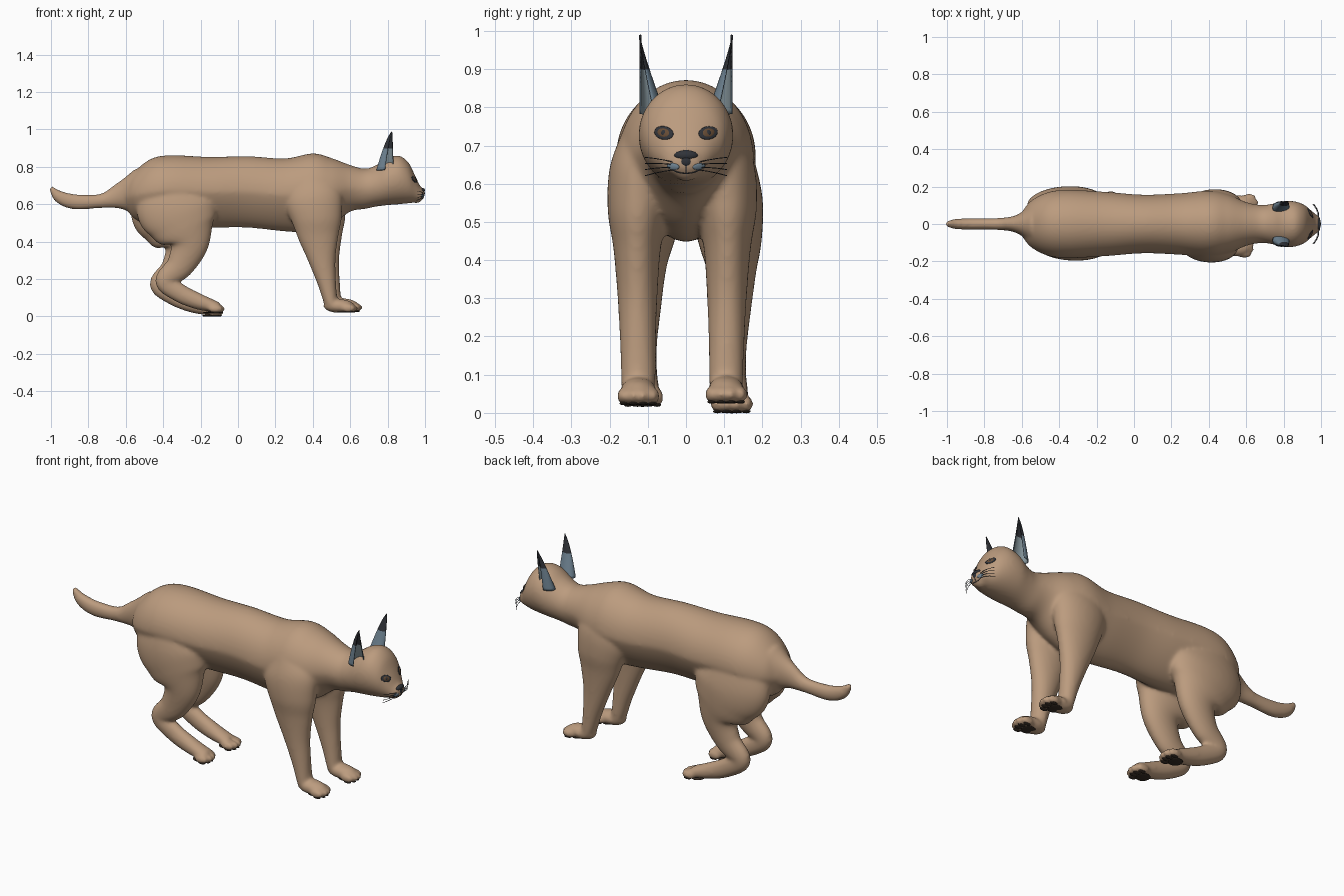
import bpy, bmesh, math
from mathutils import Vector, Matrix

cube = bpy.data.objects.get("Cube")
if cube:
    bpy.data.objects.remove(cube)


def material(name, rgb):
    m = bpy.data.materials.new(name)
    m.use_nodes = True
    color = (*rgb, 1)
    m.diffuse_color = color
    bsdf = m.node_tree.nodes["Principled BSDF"]
    bsdf.inputs["Base Color"].default_value = color
    bsdf.inputs["Roughness"].default_value = 0.8
    return m


TAN = material("tan fur", (0.5, 0.33, 0.21))
GREY = material("blue grey ear", (0.16, 0.23, 0.29))
PALE = material("pale grey ear lining", (0.25, 0.32, 0.35))
BLACK = material("black fur", (0.03, 0.033, 0.04))
PAD = material("dark brown pad", (0.04, 0.028, 0.02))
IRIS = material("brown iris", (0.13, 0.07, 0.035))


def finish(name, bm, *mats):
    for f in bm.faces:
        f.smooth = True
    mesh = bpy.data.meshes.new(name)
    bm.to_mesh(mesh)
    bm.free()
    for m in mats:
        mesh.materials.append(m)
    ob = bpy.data.objects.new(name, mesh)
    bpy.context.collection.objects.link(ob)
    return ob


def smooth_path(points, steps=8):
    """Catmull-Rom through rows of any width."""
    p = [Vector(r) for r in points]
    p = [p[0] * 2 - p[1]] + p + [p[-1] * 2 - p[-2]]
    out = []
    for i in range(1, len(p) - 2):
        a, b, c, d = p[i - 1:i + 3]
        for k in range(steps):
            t = k / steps
            out.append((b * 2 + (c - a) * t + (a * 2 - b * 5 + c * 4 - d) * t * t
                        + (b * 3 - a - c * 3 + d) * t ** 3) / 2)
    return out + [p[-2]]


def loft(bm, points, trunk=False, sides=48):
    """Rows are x, y, z, half thickness, half width. A trunk has upright rings and a narrow belly."""
    path = smooth_path(points)
    rings = []
    for i, row in enumerate(path):
        x, y, z, r, w = row
        t = path[min(i + 1, len(path) - 1)] - path[max(i - 1, 0)]
        n = Vector((0, 0, 1)) if trunk else Vector((-t[2], 0, t[0])).normalized()
        taper = min(max(.75 - x, 0), .3) if trunk else 0
        ring = []
        for k in range(sides):
            a = math.tau * k / sides
            side = w * math.cos(a) * (1 - taper * max(0, -math.sin(a)))
            ring.append(bm.verts.new(Vector((x, y + side, z)) + n * r * math.sin(a)))
        rings.append(ring)
    for a, b in zip(rings, rings[1:]):
        for k in range(sides):
            j = (k + 1) % sides
            bm.faces.new((a[k], a[j], b[j], b[k]))
    bm.faces.new(rings[0])
    bm.faces.new(rings[-1])


def ball(bm, center, size, rot=None):
    m = Matrix.Translation(center) @ (rot or Matrix()) @ Matrix.Diagonal((*size, 1))
    bmesh.ops.create_uvsphere(bm, u_segments=20, v_segments=12, radius=1, matrix=m)


# Torso, neck and head: x, top, bottom, half width
skin = bmesh.new()
TRUNK = [(-.60, .705, .575, .065), (-.55, .778, .52, .125), (-.46, .845, .48, .17),
         (-.35, .862, .48, .183), (-.15, .853, .475, .172), (.05, .857, .475, .157),
         (.25, .845, .455, .165), (.40, .872, .45, .178), (.50, .847, .49, .16),
         (.60, .81, .56, .117), (.68, .79, .575, .102), (.74, .81, .588, .108),
         (.80, .848, .595, .123), (.86, .86, .60, .121), (.91, .825, .605, .103),
         (.945, .758, .61, .075), (.975, .697, .617, .05), (.997, .68, .64, .028)]
loft(skin, [(x, 0, (t + b) / 2, (t - b) / 2, w) for x, t, b, w in TRUNK], trunk=True)
for s in (-1, 1):
    ball(skin, (.962, s * .025, .648), (.031, .031, .025))
ball(skin, (.955, 0, .624), (.028, .03, .018))

# Tail
loft(skin, [(-1.003, 0, .692, .011, .014), (-.955, 0, .64, .034, .027), (-.87, 0, .613, .041, .031),
            (-.73, 0, .618, .039, .032), (-.63, 0, .643, .073, .047), (-.53, 0, .66, .13, .11)])

# Legs: path rows shared by both sides, moved a little per side
HIND = [(-.36, .08, .72, .17, .085), (-.34, .1, .58, .22, .099), (-.305, .114, .47, .18, .085),
        (-.278, .12, .37, .105, .063), (-.327, .12, .26, .074, .048), (-.405, .12, .178, .053, .039),
        (-.32, .12, .112, .05, .038), (-.22, .12, .068, .043, .042), (-.12, .12, .038, .028, .047)]
FORE = [(.39, .08, .74, .11, .075), (.41, .10, .64, .155, .09), (.43, .115, .53, .137, .08),
        (.44, .118, .43, .11, .062), (.46, .117, .30, .073, .052), (.485, .116, .18, .05, .047),
        (.505, .115, .08, .037, .045), (.515, .115, .055, .031, .042)]
# kind, path, side, shift in x, y, z, toe x, toe z
LEGS = [("hind", HIND, -1, .015, .006, .01, -.115, .03), ("hind", HIND, 1, -.015, 0, -.007, -.09, .03),
        ("front", FORE, -1, -.01, -.01, 0, .62, .044), ("front", FORE, 1, .01, -.01, .004, .625, .044)]
for kind, path, s, dx, dy, dz, toe_x, toe_z in LEGS:
    loft(skin, [(x + dx, s * y + dy, z + dz, r, w) for x, y, z, r, w in path])
    y0 = s * path[-1][1] + dy
    if kind == "front":
        ball(skin, (.55 + dx, y0, .056 + dz), (.085, .049, .037))
    for i in range(4):
        off = (i - 1.5) * .026
        ball(skin, (toe_x + dx - abs(off) * .5, y0 + off, toe_z + dz), (.039, .0175, .023))

    # Paw pads
    pads = bmesh.new()
    floor = toe_z + dz - .019
    ball(pads, (toe_x + dx - .052, y0, floor), (.036, .037, .005))
    for i in range(4):
        off = (i - 1.5) * .025
        ball(pads, (toe_x + dx + .004 - abs(off) * .5, y0 + off, floor), (.021, .0115, .005))
    side = "far" if s > 0 else "near"
    finish(f"{kind}_paw_pads_{side}", pads, PAD)

# Fuse every fur part into one smooth skin
bmesh.ops.recalc_face_normals(skin, faces=skin.faces)
body = finish("body_skin", skin, TAN)
remesh = body.modifiers.new("fuse", "REMESH")
remesh.mode = "VOXEL"
remesh.voxel_size = 0.008
remesh.use_smooth_shade = True
relax = body.modifiers.new("relax", "SMOOTH")
relax.factor = 0.5
relax.iterations = 14
bpy.context.view_layer.update()
solid = body.evaluated_get(bpy.context.evaluated_depsgraph_get())


def on_face(y, z):
    """Point and normal of the face surface seen from ahead."""
    hit, p, n, _ = solid.ray_cast(Vector((2, y, z)), Vector((-1, 0, 0)))
    return (p, n) if hit else (Vector((.97, y, z)), Vector((1, 0, 0)))


def tube(name, lines, radius, mat):
    c = bpy.data.curves.new(name, "CURVE")
    c.dimensions = "3D"
    c.bevel_depth = radius
    c.bevel_resolution = 1
    for line in lines:
        sp = c.splines.new("POLY")
        sp.points.add(len(line) - 1)
        for pt, co in zip(sp.points, line):
            pt.co = (*co, 1)
    c.materials.append(mat)
    bpy.context.collection.objects.link(bpy.data.objects.new(name, c))


# Nose and mouth
nose = bmesh.new()
ball(nose, (.986, 0, .674), (.013, .031, .014))
ball(nose, (.987, 0, .659), (.012, .019, .017))
finish("nose", nose, BLACK)
tube("mouth_line", [[on_face(y * .005, .627 + .00018 * y * y)[0] for y in range(-8, 9)],
                    [on_face(0, .627 + k * .006)[0] for k in range(5)]], .0018, BLACK)

for s, side in ((-1, "near"), (1, "far")):

    def plate(name, y, z, size, mat, lift=0, tilt=0.0):
        """Thin oval lying on the face, its outer end raised by tilt."""
        p, n = on_face(s * y, z)
        across = Vector((0, s, tilt))
        across = (across - n * across.dot(n)).normalized()
        rot = Matrix((across, n.cross(across), n)).transposed().to_4x4()
        bm = bmesh.new()
        ball(bm, p + n * lift, size, rot)
        finish(f"{name}_{side}", bm, mat)

    # Eyes and whisker patches
    plate("eye_rim", .058, .733, (.029, .018, .004), BLACK, tilt=.4)
    plate("eye_iris", .058, .733, (.02, .013, .0045), IRIS, .001, .4)
    plate("eye_pupil", .058, .733, (.008, .009, .0046), BLACK, .002, .4)
    plate("whisker_patch", .034, .645, (.018, .009, .0035), GREY)

    # Whiskers
    hairs = []
    for row in range(4):
        root = on_face(s * .035, .636 + row * .007)[0]
        hairs.append([root + Vector((.008 * t - .035 * t * t, s * .072 * t,
                                     (row - 1) * .009 * t - .006 * t * t)) for t in (0, .33, .66, 1)])
    tube(f"whiskers_{side}", hairs, .0013, BLACK)

    # Ear: a tapering cup open forward and outward, pale inside, with a black tip
    ear = bmesh.new()
    rows = []
    for i in range(17):
        t = i / 16
        fx = max((1 - t) ** .7, .03)
        fy = max((1 - t) ** 1.15, .03)
        row = []
        for k in range(17):
            a = math.radians(90 + 260 * k / 16)
            row.append(ear.verts.new((.824 - .038 * fx + .047 * fx * math.cos(a),
                                      s * (.121 - .033 * fy + .034 * fy * math.sin(a)),
                                      .782 + .208 * t)))
        rows.append(row)
    for a, b in zip(rows, rows[1:]):
        for k in range(16):
            quad = (a[k], a[k + 1], b[k + 1], b[k])
            face = ear.faces.new(quad if s > 0 else quad[::-1])
            face.material_index = int(face.calc_center_median().z > .895)
    shell = finish(f"ear_{side}", ear, GREY, BLACK, PALE, BLACK).modifiers.new("shell", "SOLIDIFY")
    shell.thickness = .004
    shell.material_offset = 2
